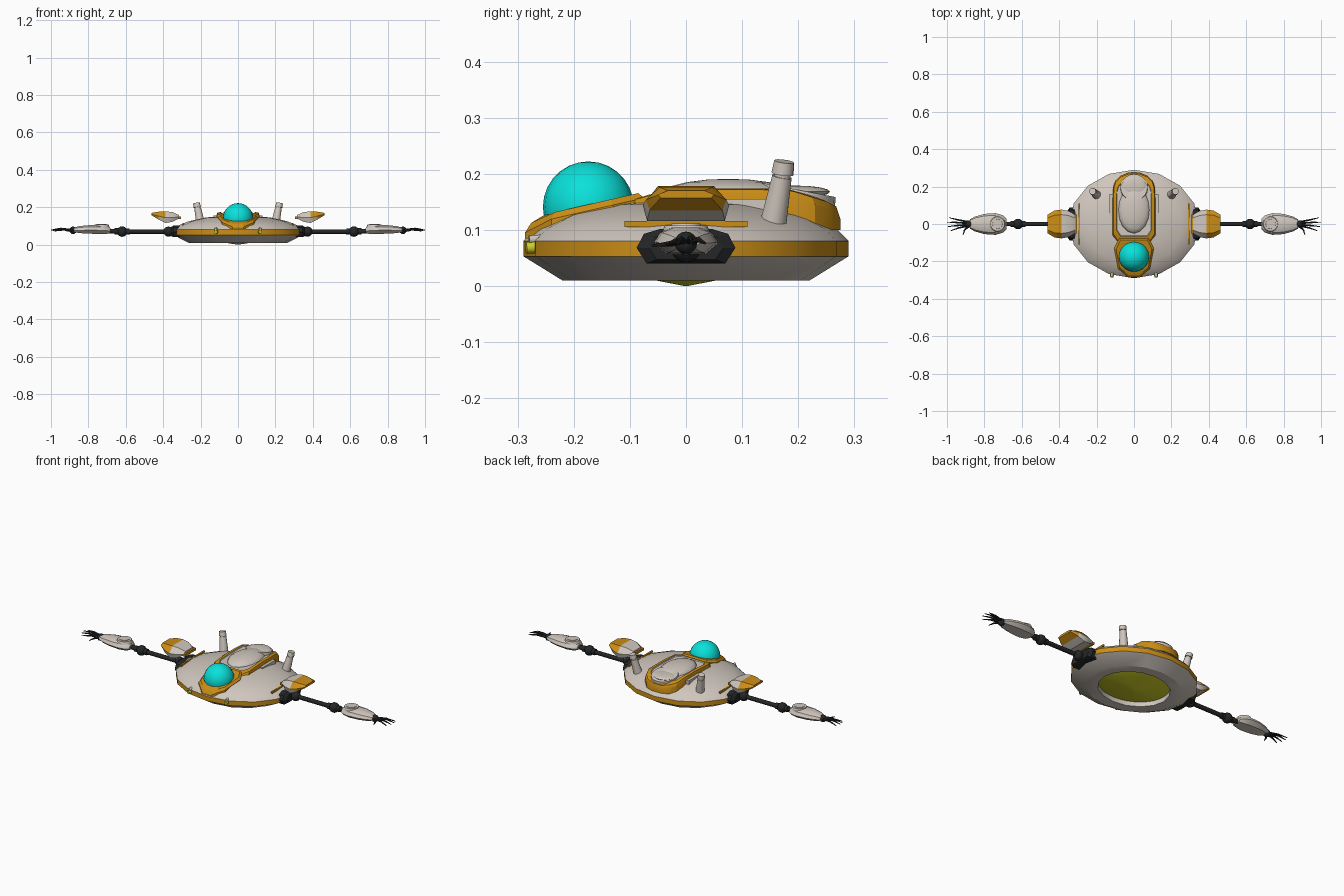
import bpy, bmesh, math
from mathutils import Vector, Matrix

if "Cube" in bpy.data.objects:
    bpy.data.objects.remove(bpy.data.objects["Cube"])


def mat(name, rgb):
    m = bpy.data.materials.new(name)
    m.diffuse_color = (*rgb, 1)
    m.use_nodes = True
    m.node_tree.nodes["Principled BSDF"].inputs["Base Color"].default_value = m.diffuse_color
    return m


WHITE = mat("warm white", (0.63, 0.57, 0.51))
GOLD = mat("gold", (0.60, 0.27, 0.008))
CYAN = mat("cyan glass", (0.003, 0.75, 0.70))
BLACK = mat("black metal", (0.018, 0.019, 0.02))
YELLOW = mat("yellow glow", (0.62, 0.62, 0.02))


def finish(name, bm, mats, angle=30):
    bmesh.ops.recalc_face_normals(bm, faces=bm.faces)
    me = bpy.data.meshes.new(name)
    bm.to_mesh(me)
    bm.free()
    for m in mats:
        me.materials.append(m)
    ob = bpy.data.objects.new(name, me)
    bpy.context.collection.objects.link(ob)
    bpy.ops.object.select_all(action='DESELECT')
    ob.select_set(True)
    bpy.context.view_layer.objects.active = ob
    bpy.ops.object.shade_smooth_by_angle(angle=math.radians(angle))
    return ob


def loft(name, rings, mats, rule=None, angle=30):
    """Skin closed rings; rule(band, centre) gives the material index."""
    bm = bmesh.new()
    vs = [[bm.verts.new(p) for p in r] for r in rings]
    n = len(vs[0])
    faces = [(bm.faces.new(vs[0]), 0), (bm.faces.new(vs[-1]), len(rings) - 2)]
    for k in range(len(vs) - 1):
        for i in range(n):
            j = (i + 1) % n
            faces.append((bm.faces.new((vs[k][i], vs[k][j], vs[k + 1][j], vs[k + 1][i])), k))
    if rule:
        for f, k in faces:
            f.material_index = rule(k, f.calc_center_median())
    return finish(name, bm, mats, angle)


def rod(name, a, b, r1, r2, m, seg=10):
    a, b = Vector(a), Vector(b)
    d = b - a
    bm = bmesh.new()
    mx = Matrix.Translation((a + b) / 2) @ d.to_track_quat('Z', 'Y').to_matrix().to_4x4()
    bmesh.ops.create_cone(bm, cap_ends=True, segments=seg, radius1=r1, radius2=r2,
                          depth=d.length, matrix=mx)
    return finish(name, bm, [m], 40)


def ball(name, c, r, m, u=12, v=8, scale=(1, 1, 1)):
    bm = bmesh.new()
    bmesh.ops.create_uvsphere(bm, u_segments=u, v_segments=v, radius=r,
                              matrix=Matrix.Translation(c) @ Matrix.Diagonal((*scale, 1)))
    return finish(name, bm, [m], 60)


def interp(table, t):
    for (a, za), (b, zb) in zip(table, table[1:]):
        if t <= b:
            return za + (zb - za) * max(0, (t - a) / (b - a))
    return table[-1][1]


def oval(f, z, n=16, rx=0.348, ry=0.29):
    return [(rx * f * math.cos(2 * math.pi * i / n), ry * f * math.sin(2 * math.pi * i / n), z)
            for i in range(n)]


# saucer hull with gold rim band and recessed belly
profile = [(.57, .04), (.57, .01), (.76, .01), (1, .053), (1, .08), (.93, .101),
           (.75, .126), (.5, .145), (.25, .153), (.02, .155)]
loft("hull", [oval(f, z) for f, z in profile], [WHITE, GOLD], lambda k, c: int(k == 3))
loft("belly_light", [oval(f, z, 32) for f, z in
                     [(.565, .036), (.45, .026), (.35, .019), (.17, .009), (.01, 0)]], [YELLOW])


def mirrored(half):
    return half + [(-x, y) for x, y in reversed(half)]


def shrink(pts, f, cy):
    return [(x * f, cy + (y - cy) * f) for x, y in pts]


# cockpit collar and bubble
outline = mirrored([(.03, -.287), (.085, -.24), (.106, -.13), (.08, -.075)])
ztop = [(-.287, .103), (-.25, .125), (-.07, .166)]


def collar_ring(f, dz):
    return [(x, y, interp(ztop, y) + dz) for x, y in shrink(outline, f, -.175)]


loft("cockpit_collar", [[(x, y, .085 + .045 * (y > -.2)) for x, y in outline],
                        collar_ring(1, -.008), collar_ring(.9, .003), collar_ring(.7, .003)],
     [GOLD], angle=20)
ball("cockpit_bubble", (0, -.174, .141), .081, CYAN, 20, 14)

# rear spine: gold frame around a white panel
arc = [(.112 * math.cos(a), .195 + .083 * math.sin(a))
       for a in (math.radians(d) for d in (0, 25, 50, 75))]
spine = mirrored([(.088, -.1), (.114, -.06), (.114, .06), (.114, .13)] + arc)
zs = [(-.1, .152), (-.05, .165), (.02, .172), (.18, .172), (.265, .146), (.28, .125)]


def spine_ring(f, dz):
    return [(x, y, interp(zs, y) + dz) for x, y in shrink(spine, f, .09)]


loft("rear_spine", [[(x, y, .1) for x, y in spine], spine_ring(1, -.012), spine_ring(.96, 0),
                    spine_ring(.82, .002), spine_ring(.80, -.004)],
     [GOLD, WHITE], lambda k, c: int(k == 3), 25)
ball("spine_hump", (0, .075, .16), 1, WHITE, 16, 10, (.085, .125, .031))
rod("rear_hatch", (0, .188, .13), (0, .196, .172), .077, .072, WHITE, 20)
ball("hatch_cap", (0, .195, .168), 1, WHITE, 20, 8, (.066, .062, .011))

for s, side in ((1, "right"), (-1, "left")):
    def p(x, y, z):
        return (s * x, y, z)

    # small side pods, exhaust pipe, headlight, trim strip
    def box(name, x0, x1, y0, y1, z0, z1, m):
        loft(name, [[p(x0, y0, z), p(x1, y0, z), p(x1, y1, z), p(x0, y1, z)] for z in (z0, z1)], [m])

    box(side + "_spine_pod", .11, .13, .04, .16, .12, .155, WHITE)
    box(side + "_trim_strip", .288, .297, -.11, .11, .105, .116, GOLD)
    rod(side + "_exhaust", p(.2, .156, .115), p(.216, .171, .195), .024, .018, WHITE, 12)
    rod(side + "_exhaust_neck", p(.216, .171, .193), p(.218, .172, .203), .015, .015, WHITE, 12)
    rod(side + "_exhaust_tip", p(.218, .172, .2), p(.222, .175, .222), .02, .018, WHITE, 12)
    rod(side + "_headlight", p(.115, -.255, .07), p(.12, -.285, .068), .013, .01, YELLOW)
    rod(side + "_headlight_hood", p(.115, -.255, .083), p(.12, -.28, .083), .009, .007, WHITE)

    # shoulder socket, faceted
    loft(side + "_shoulder_socket",
         [[p(x, f * y, .068 + f * z) for y, z in
           ((-.088, 0), (-.075, .025), (-.045, .034), (.045, .034), (.075, .025), (.088, 0),
            (.07, -.028), (-.07, -.028))] for x, f in ((.3, 1), (.345, 1), (.358, .75))], [BLACK])

    # floating shoulder pad with gold outer part
    def pad(x, w, lo, hi):
        mid = lo + .45 * (hi - lo)
        return [p(x, y, z) for y, z in ((-w * .9, lo), (-w, mid), (-w * .65, hi),
                                        (w * .65, hi), (w, mid), (w * .9, lo))]

    loft(side + "_shoulder_pad",
         [pad(.315, .05, .14, .158), pad(.35, .07, .122, .174), pad(.387, .077, .116, .178),
          pad(.425, .072, .135, .176), pad(.462, .05, .157, .17)],
         [WHITE, GOLD], lambda k, c: int(k >= 2 and c.z > .14))
    box(side + "_pad_edge", .306, .318, -.05, .05, .136, .15, GOLD)

    # arm
    ball(side + "_shoulder_joint", p(.372, 0, .07), .027, BLACK)
    rod(side + "_upper_arm", p(.36, 0, .07), p(.62, 0, .07), .012, .012, BLACK)
    ball(side + "_elbow", p(.62, 0, .07), .028, BLACK)
    rod(side + "_elbow_cuff", p(.58, 0, .07), p(.66, 0, .071), .017, .017, BLACK)
    rod(side + "_forearm", p(.62, 0, .07), p(.88, 0, .08), .012, .012, BLACK)

    # forearm shell
    def shell(x, w, lo, hi):
        c = (lo + hi) / 2
        return [p(x, y * w, z) for y, z in
                ((-1, c - .004), (-.8, c + .3 * (hi - lo)), (-.4, hi), (.4, hi),
                 (.8, c + .3 * (hi - lo)), (1, c - .004), (.6, lo), (-.6, lo))]

    loft(side + "_forearm_shell",
         [shell(.682, .028, .064, .088), shell(.70, .046, .058, .1), shell(.74, .058, .057, .105),
          shell(.80, .054, .059, .104), shell(.85, .04, .062, .099), shell(.878, .024, .068, .091)],
         [WHITE], angle=35)
    rod(side + "_shell_ring", p(.73, 0, .09), p(.73, 0, .108), .044, .038, WHITE, 16)
    rod(side + "_shell_disc", p(.73, 0, .1), p(.73, 0, .111), .028, .026, WHITE, 16)

    # hand and fingers
    ball(side + "_hand", p(.882, 0, .077), .02, BLACK)
    for i, (kx, ky, kz, tx, ty, tz) in enumerate(((.94, .022, .083, .99, .034, .076),
                                                  (.95, .008, .086, 1.0, .010, .078),
                                                  (.945, -.008, .084, .995, -.014, .077),
                                                  (.935, -.02, .08, .98, -.036, .073),
                                                  (.905, -.03, .075, .915, -.06, .072))):
        rod(f"{side}_finger_{i}_base", p(.885, ky * .5, .078), p(kx, ky, kz), .006, .005, BLACK, 6)
        rod(f"{side}_finger_{i}_tip", p(kx, ky, kz), p(tx, ty, tz), .005, .002, BLACK, 6)
